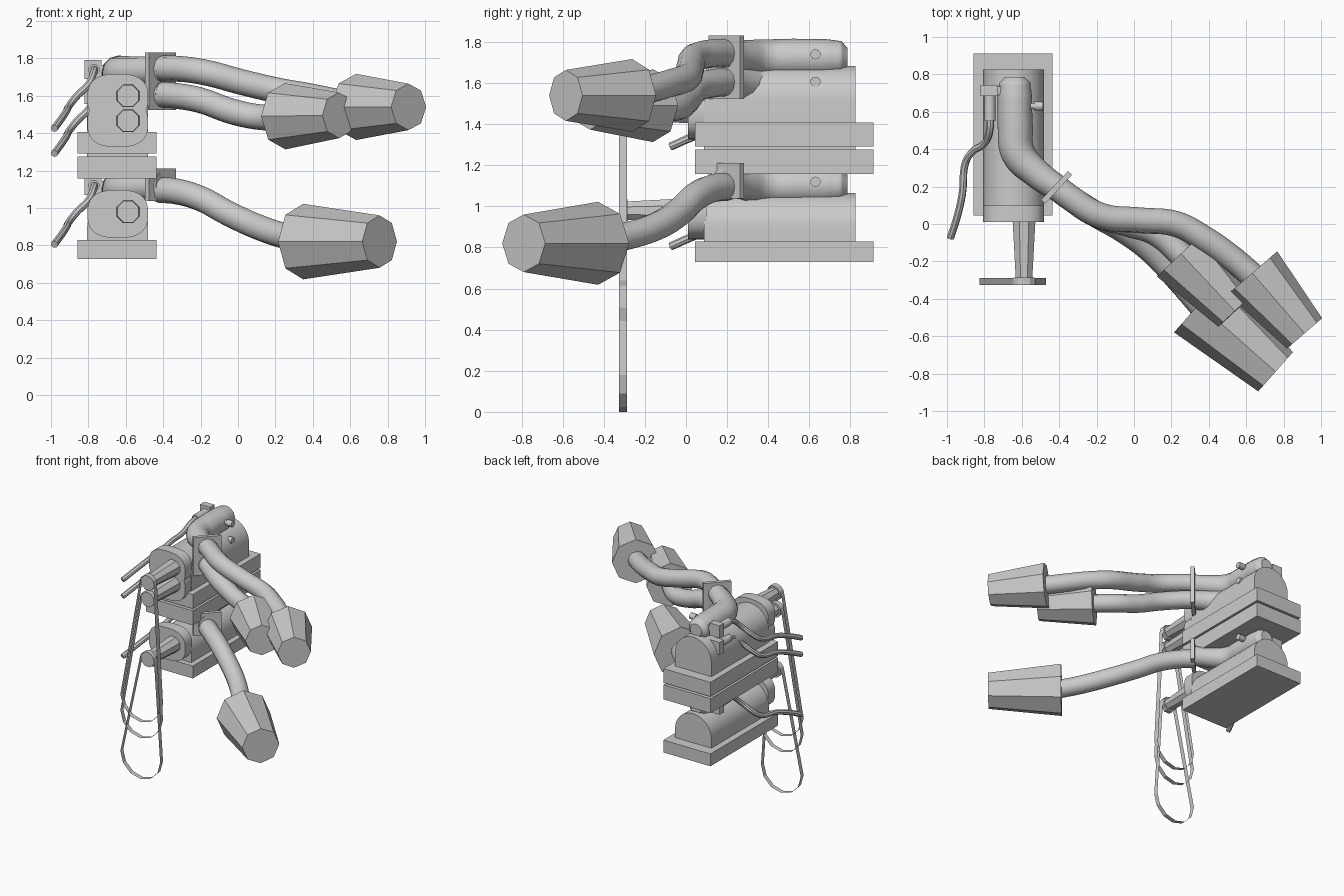
import bpy, bmesh, math
from mathutils import Vector, Matrix

if "Cube" in bpy.data.objects:
    bpy.data.objects.remove(bpy.data.objects["Cube"])


def finish(bm, name, smooth=False):
    bmesh.ops.recalc_face_normals(bm, faces=bm.faces)
    me = bpy.data.meshes.new(name)
    bm.to_mesh(me)
    bm.free()
    ob = bpy.data.objects.new(name, me)
    bpy.context.collection.objects.link(ob)
    if smooth:
        soften(ob)
    return ob


def soften(ob):
    bpy.ops.object.select_all(action='DESELECT')
    ob.select_set(True)
    bpy.context.view_layer.objects.active = ob
    bpy.ops.object.shade_smooth_by_angle(angle=math.radians(40))


def box(name, lo, hi):
    bm = bmesh.new()
    lo, hi = Vector(lo), Vector(hi)
    m = Matrix.Translation((lo + hi) / 2) @ Matrix.Diagonal((hi - lo).to_4d())
    bmesh.ops.create_cube(bm, size=1, matrix=m)
    return finish(bm, name)


def cone(name, a, b, ra, rb, sides, phase=0.0, smooth=False):
    """Capped cone between two points, with a vertex pointing up at phase 0."""
    a, b = Vector(a), Vector(b)
    d = (b - a).normalized()
    u = d.cross(Vector((0, 0, 1))).normalized()
    v = u.cross(d)
    bm = bmesh.new()
    rings = []
    for c, r in ((a, ra), (b, rb)):
        ang = [2 * math.pi * i / sides + phase for i in range(sides)]
        rings.append([bm.verts.new(c + r * (u * math.sin(t) + v * math.cos(t))) for t in ang])
        bm.faces.new(rings[-1])
    for i in range(sides):
        j = (i + 1) % sides
        bm.faces.new((rings[0][i], rings[0][j], rings[1][j], rings[1][i]))
    return finish(bm, name, smooth)


def extrude_y(name, profile, y0, y1, capped=True, closed=True, smooth=True):
    """Extrude an (x, z) outline along y."""
    bm = bmesh.new()
    f = [bm.verts.new((x, y0, z)) for x, z in profile]
    k = [bm.verts.new((x, y1, z)) for x, z in profile]
    for i in range(len(f) if closed else len(f) - 1):
        j = (i + 1) % len(f)
        bm.faces.new((f[i], f[j], k[j], k[i]))
    if capped:
        bm.faces.new(f)
        bm.faces.new(k)
    return finish(bm, name, smooth)


def tube(name, pts, r, bevel=4):
    """Smooth capped pipe through (x, y, z[, radius factor]) points."""
    cu = bpy.data.curves.new(name, 'CURVE')
    cu.dimensions = '3D'
    cu.bevel_depth = r
    cu.bevel_resolution = bevel
    cu.resolution_u = 6
    cu.use_fill_caps = True
    sp = cu.splines.new('BEZIER')
    sp.bezier_points.add(len(pts) - 1)
    for bp, p in zip(sp.bezier_points, pts):
        bp.co = p[:3]
        bp.radius = p[3] if len(p) > 3 else 1
        bp.handle_left_type = bp.handle_right_type = 'AUTO'
    ob = bpy.data.objects.new(name, cu)
    bpy.context.collection.objects.link(ob)
    bpy.ops.object.select_all(action='DESELECT')
    ob.select_set(True)
    bpy.context.view_layer.objects.active = ob
    bpy.ops.object.convert(target='MESH')
    soften(bpy.context.view_layer.objects.active)


def unit(tag, dz, base, belt_bottom):
    # mounting plate
    box(tag + "_base_plate", (-0.857, 0.045, base[0]), (-0.436, 0.912, base[1]))
    # arched housing
    cx, r = -0.643, 0.163
    arch = [(cx + r, base[1] - 0.01)]
    arch += [(cx + r * math.cos(math.pi * i / 16), 1.521 + dz + r * math.sin(math.pi * i / 16))
             for i in range(17)]
    arch.append((cx - r, base[1] - 0.01))
    extrude_y(tag + "_housing", arch, 0.088, 0.826)
    # rounded front collar
    collar = []
    for i in range(28):
        c, s = math.cos(2 * math.pi * i / 28), math.sin(2 * math.pi * i / 28)
        collar.append((cx + r * math.copysign(abs(c) ** 0.75, c),
                       1.588 + dz + 0.129 * math.copysign(abs(s) ** 0.75, s)))
    extrude_y(tag + "_collar", collar, 0.01, 0.10)
    # tapered drive shaft and its end wheel
    px, pz = -0.588, 1.599 + dz
    cone(tag + "_shaft", (px, 0.02, pz), (px, -0.29, pz), 0.066, 0.048, 8, math.pi / 8)
    cone(tag + "_wheel", (px, -0.285, pz), (px, -0.318, pz), 0.062, 0.062, 8, math.pi / 8)
    # hanging belt, a thin ribbon
    loop = [(px + 0.064 * math.cos(math.pi * i / 6), pz + 0.064 * math.sin(math.pi * i / 6))
            for i in range(7)]
    loop += [(-0.648 - 0.178 * math.cos(math.pi * i / 6),
              belt_bottom + 0.178 - 0.178 * math.sin(math.pi * i / 6)) for i in range(7)]
    extrude_y(tag + "_belt", loop, -0.325, -0.288, capped=False, smooth=False)
    # elbow pipe on top of the housing
    z = 1.722 + dz
    tube(tag + "_elbow", [(-0.637, 0.785, z, 0.6), (-0.637, 0.755, z, 0.95), (-0.637, 0.68, z, 1.06),
                          (-0.635, 0.52, z, 1.08), (-0.62, 0.38, z, 1.05), (-0.52, 0.27, z + 0.01, 0.9),
                          (-0.40, 0.185, z + 0.02, 0.8)], 0.087)
    # joint flange
    fl = box(tag + "_flange", (-0.105, -0.015, -0.087), (0.105, 0.015, 0.087))
    fl.location = (-0.414, 0.196, 1.744 + dz)
    fl.rotation_euler.z = math.radians(47)
    # side bolt
    cone(tag + "_bolt", (-0.60, 0.63, 1.74 + dz), (-0.53, 0.63, 1.74 + dz), 0.017, 0.017, 10, smooth=True)
    cone(tag + "_bolt_head", (-0.535, 0.63, 1.74 + dz), (-0.486, 0.63, 1.74 + dz), 0.025, 0.025, 10, smooth=True)
    # cable bracket, socket and cable
    box(tag + "_bracket", (-0.82, 0.685, 1.69 + dz), (-0.73, 0.742, 1.79 + dz))
    box(tag + "_bracket_arm", (-0.75, 0.69, 1.715 + dz), (-0.62, 0.735, 1.765 + dz))
    cone(tag + "_socket", (-0.77, 0.70, 1.74 + dz), (-0.77, 0.55, 1.74 + dz), 0.03, 0.03, 10, smooth=True)
    path = [(-0.77, 0.60, 1.74), (-0.77, 0.51, 1.73), (-0.80, 0.43, 1.66), (-0.86, 0.39, 1.60),
            (-0.90, 0.33, 1.55), (-0.918, 0.16, 1.515), (-0.945, 0.04, 1.475), (-0.982, -0.075, 1.425)]
    tube(tag + "_cable", [(x, y, z + dz) for x, y, z in path], 0.02, 2)


def arm(tag, path, near, far, r_near, r_far):
    # flexible hose and its eight-sided weight
    tube(tag + "_hose", path, 0.069)
    cone(tag + "_nozzle", near, far, r_near, r_far, 8)


unit("upper", 0.0, (1.292, 1.407), 0.46)
unit("middle", -0.134, (1.158, 1.276), 0.33)
unit("lower", -0.62, (0.728, 0.828), 0.0)

arm("upper", [(-0.42, 0.20, 1.745), (-0.34, 0.14, 1.745), (-0.18, 0.045, 1.725), (0.03, 0.02, 1.67),
              (0.225, 0.0, 1.625), (0.37, -0.075, 1.60), (0.52, -0.18, 1.57), (0.66, -0.30, 1.545)],
    (0.632, -0.262, 1.54), (0.912, -0.585, 1.54), 0.177, 0.124)
arm("middle", [(-0.42, 0.20, 1.605), (-0.34, 0.14, 1.60), (-0.20, 0.05, 1.575), (-0.03, 0.0, 1.515),
               (0.12, -0.05, 1.485), (0.28, -0.19, 1.485)],
    (0.252, -0.16, 1.49), (0.54, -0.466, 1.495), 0.177, 0.122)
arm("lower", [(-0.42, 0.20, 1.095), (-0.34, 0.14, 1.09), (-0.20, 0.05, 1.05), (-0.06, -0.03, 0.975),
              (0.09, -0.14, 0.905), (0.25, -0.31, 0.85), (0.37, -0.45, 0.825)],
    (0.348, -0.428, 0.82), (0.757, -0.79, 0.82), 0.202, 0.14)
